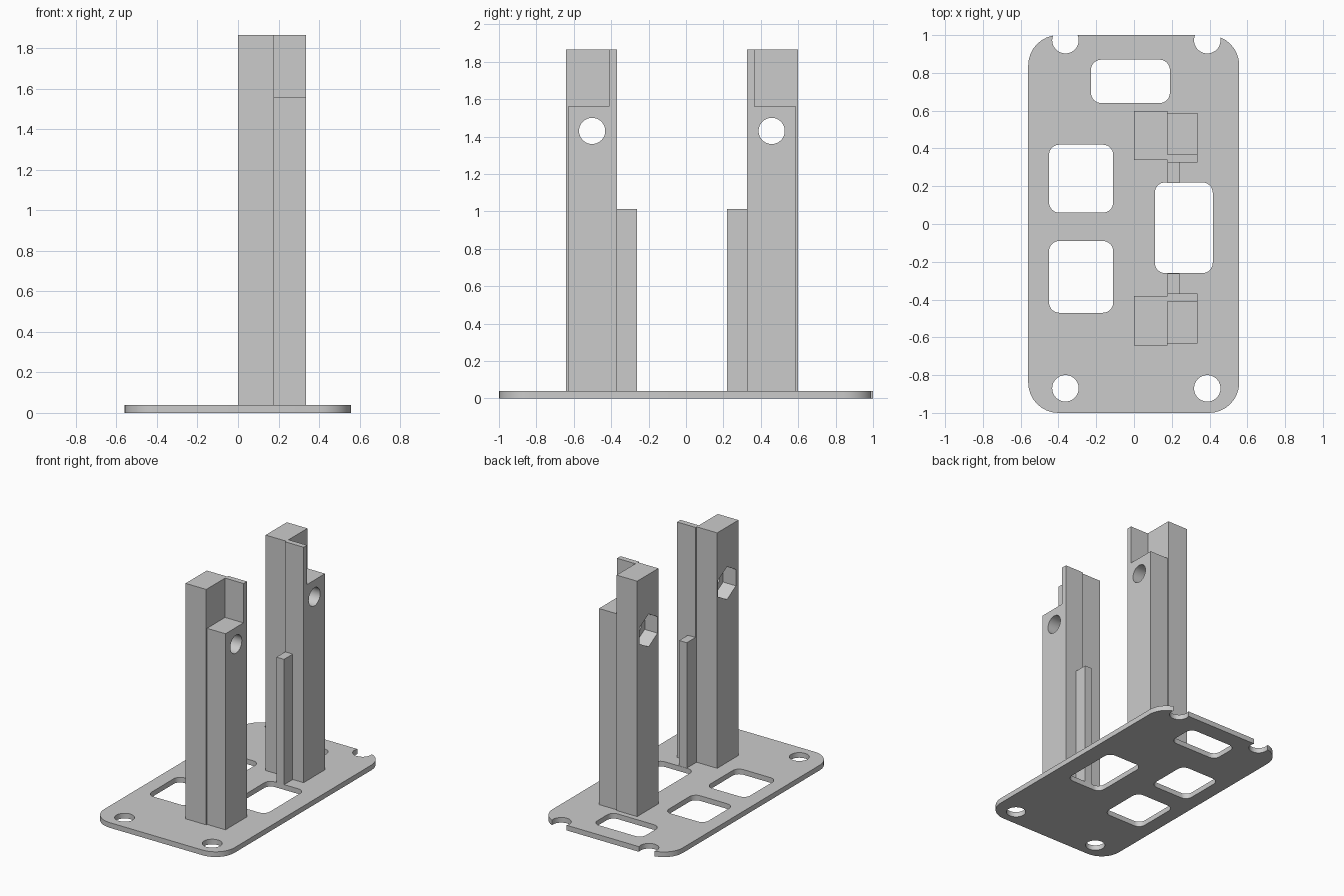
import bpy
import bmesh
from math import pi, sin, cos
from mathutils import Vector

cube = bpy.data.objects.get("Cube")
if cube:
    bpy.data.objects.remove(cube, do_unlink=True)

grey = bpy.data.materials.new("plain_grey")
grey.use_nodes = True
GREY = (0.6, 0.6, 0.6, 1)
grey.diffuse_color = GREY
grey.node_tree.nodes["Principled BSDF"].inputs["Base Color"].default_value = GREY

MID_Y = -0.022      # plane between the two posts
PLATE_TOP = 0.04
SPLIT_X = 0.177     # where the inner and outer post halves meet


def prism(name, points, low, high, axis="z"):
    """Extrude a flat outline along z (points are x, y) or x (points are y, z)."""
    bm = bmesh.new()
    place = (lambda a, b: (a, b, low)) if axis == "z" else (lambda a, b: (low, a, b))
    face = bm.faces.new([bm.verts.new(place(a, b)) for a, b in points])
    grown = bmesh.ops.extrude_face_region(bm, geom=[face])["geom"]
    step = Vector((0, 0, high - low)) if axis == "z" else Vector((high - low, 0, 0))
    bmesh.ops.translate(bm, vec=step,
                        verts=[g for g in grown if isinstance(g, bmesh.types.BMVert)])
    bmesh.ops.recalc_face_normals(bm, faces=bm.faces)
    mesh = bpy.data.meshes.new(name)
    bm.to_mesh(mesh)
    bm.free()
    mesh.materials.append(grey)
    obj = bpy.data.objects.new(name, mesh)
    bpy.context.collection.objects.link(obj)
    return obj


def ring(a, b, radius, sides=48, turn=0):
    return [(a + radius * cos(turn + 2 * pi * i / sides),
             b + radius * sin(turn + 2 * pi * i / sides)) for i in range(sides)]


def rounded(x0, x1, y0, y1, radius, steps=8):
    corners = [(x1 - radius, y1 - radius), (x0 + radius, y1 - radius),
               (x0 + radius, y0 + radius), (x1 - radius, y0 + radius)]
    return [(cx + radius * cos(pi / 2 * (q + i / steps)),
             cy + radius * sin(pi / 2 * (q + i / steps)))
            for q, (cx, cy) in enumerate(corners) for i in range(steps + 1)]


def rect(x0, x1, y0, y1):
    return [(x0, y0), (x1, y0), (x1, y1), (x0, y1)]


def cut(obj, cutters):
    """Subtract the cutters, bake the result and drop the cutters."""
    for cutter in cutters:
        cutter.hide_render = True
        mod = obj.modifiers.new("cut", "BOOLEAN")
        mod.operation = "DIFFERENCE"
        mod.solver = "EXACT"
        mod.object = cutter
    graph = bpy.context.evaluated_depsgraph_get()
    graph.update()
    mesh = bpy.data.meshes.new_from_object(obj.evaluated_get(graph))
    obj.modifiers.clear()
    obj.data = mesh
    for cutter in cutters:
        bpy.data.objects.remove(cutter, do_unlink=True)


def smooth(obj):
    bpy.ops.object.select_all(action="DESELECT")
    obj.select_set(True)
    bpy.context.view_layer.objects.active = obj
    bpy.ops.object.shade_smooth_by_angle(angle=pi / 6)


# Base plate with screw holes, open edge notches and rounded windows
plate = prism("base_plate", rounded(-0.56, 0.557, -1, 1, 0.16), 0, PLATE_TOP)
openings = [ring(x, y, 0.07) for x in (-0.363, 0.388) for y in (-0.87, 0.973)]
openings += [rounded(*box, 0.055) for box in (
    (-0.228, 0.19, 0.64, 0.87),
    (-0.45, -0.11, 0.06, 0.42),
    (-0.45, -0.11, -0.47, -0.09),
    (0.11, 0.417, -0.26, 0.22))]
cut(plate, [prism("cutter", o, -0.1, 0.1) for o in openings])
smooth(plate)

# Two mirrored posts, each with a top notch, bolt hole, nut pocket and rib
for name, side in (("front", -1), ("back", 1)):
    def flip(points):
        return [(x, MID_Y + side * v) for x, v in points]

    outline = [(0, 0.36), (SPLIT_X, 0.36), (SPLIT_X, 0.347), (0.335, 0.347),
               (0.335, 0.61), (SPLIT_X, 0.61), (SPLIT_X, 0.62), (0, 0.62)]
    post = prism(name + "_post", flip(outline), PLATE_TOP, 1.865)
    hole_y = MID_Y + side * 0.48
    cut(post, [
        prism("cutter", flip(rect(SPLIT_X, 0.5, 0.389, 0.8)), 1.56, 2.1),
        prism("cutter", ring(hole_y, 1.43, 0.07), -0.1, 0.5, "x"),
        prism("cutter", ring(hole_y, 1.43, 0.127, 6, pi / 2), -0.1, 0.11, "x")])
    smooth(post)
    prism(name + "_rib", flip(rect(SPLIT_X, 0.242, 0.24, 0.347)), PLATE_TOP, 1.012)
